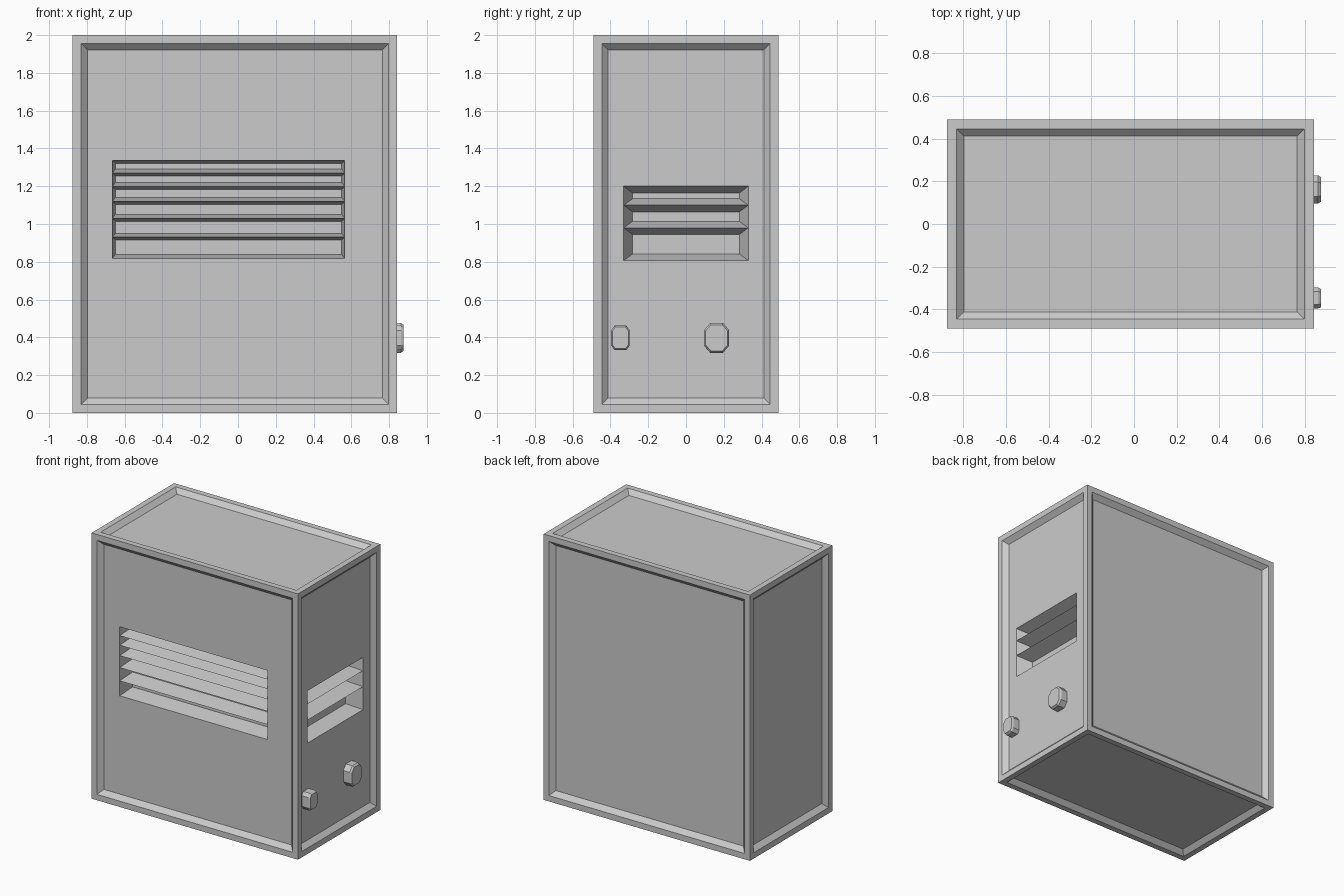
import bpy, bmesh
from mathutils import Vector

if "Cube" in bpy.data.objects:
    bpy.data.objects.remove(bpy.data.objects["Cube"])

X0, X1, Y, H = -0.875, 0.842, 0.49, 2.0   # cabinet extents
RIM, SLOPE, DEPTH = 0.044, 0.034, 0.033   # frame width, sloped lip, recess


def finish(name, bm):
    mesh = bpy.data.meshes.new(name)
    bm.to_mesh(mesh)
    bm.free()
    obj = bpy.data.objects.new(name, mesh)
    bpy.context.collection.objects.link(obj)
    return obj


def front(u, z, d):
    """Point on the front panel, d units behind it."""
    return Vector((u, -Y + DEPTH + d, z))


def side(u, z, d):
    """Point on the right panel, d units behind it."""
    return Vector((X1 - DEPTH - d, u, z))


def rect(place, u0, u1, z0, z1, d):
    return [place(u, z, d) for u, z in ((u0, z0), (u1, z0), (u1, z1), (u0, z1))]


# Vent layout: placement, sides, shelf heights from the bottom, back insets, depth
vents = {
    "front_vent": (front, -0.665, 0.565,
                   (0.818, 0.93, 1.03, 1.12, 1.198, 1.27, 1.337),
                   (0.016, 0.021, 0.016), 0.13),
    "side_vent": (side, -0.33, 0.33, (0.807, 0.98, 1.10, 1.20),
                  (0.048, 0.034, 0.036), 0.11),
}

# Cabinet: a box with a recessed panel on each of its six faces
bm = bmesh.new()
bmesh.ops.create_cube(bm, size=1)
for v in bm.verts:
    v.co = ((X0 + X1) / 2 + v.co.x * (X1 - X0), v.co.y * 2 * Y, (v.co.z + 0.5) * H)
panels = bm.faces[:]
bmesh.ops.inset_individual(bm, faces=panels, thickness=RIM, use_even_offset=True)
bmesh.ops.inset_individual(bm, faces=panels, thickness=SLOPE, depth=-DEPTH,
                           use_even_offset=True)

# Vent openings: inset the panel and fit the inner loop to the vent outline
for place, u0, u1, zs, _, _ in vents.values():
    normal = Vector((0, -1, 0)) if place is front else Vector((1, 0, 0))
    panel = next(f for f in panels if f.is_valid and f.normal.dot(normal) > 0.9)
    mid = panel.calc_center_median()
    bmesh.ops.inset_individual(bm, faces=[panel], thickness=0.1)
    for v in panel.verts:
        u, m = (v.co.x, mid.x) if place is front else (v.co.y, mid.y)
        v.co = place(u0 if u < m else u1, zs[0] if v.co.z < mid.z else zs[-1], 0)
    bm.faces.remove(panel)
finish("cabinet", bm)

# Louvres: a stack of tapered pockets, adjoining pockets form the slats
for name, (place, u0, u1, zs, (iu, ib, it), d) in vents.items():
    bm = bmesh.new()
    for z0, z1 in zip(zs, zs[1:]):
        outer = [bm.verts.new(p) for p in rect(place, u0, u1, z0, z1, 0)]
        inner = [bm.verts.new(p) for p in
                 rect(place, u0 + iu, u1 - iu, z0 + ib, z1 - it, d)]
        for i in range(4):
            j = (i + 1) % 4
            bm.faces.new((outer[i], outer[j], inner[j], inner[i]))
        bm.faces.new(inner)
    finish(name, bm)


# Knobs: chamfered octagonal buttons on the right panel
def knob(name, y, z, hy, hz, cy, cz):
    outline = [(hy, hz - cz), (hy - cy, hz), (cy - hy, hz), (-hy, hz - cz),
               (-hy, cz - hz), (cy - hy, -hz), (hy - cy, -hz), (hy, cz - hz)]
    bm = bmesh.new()
    rings = [[bm.verts.new((x, y + a * s, z + b * s)) for a, b in outline]
             for x, s in ((X1 - DEPTH, 1), (0.862, 1), (0.875, 0.88))]
    for lo, hi in zip(rings, rings[1:]):
        for i in range(8):
            j = (i + 1) % 8
            bm.faces.new((lo[i], lo[j], hi[j], hi[i]))
    bm.faces.new(rings[0])
    bm.faces.new(rings[-1])
    bmesh.ops.recalc_face_normals(bm, faces=bm.faces[:])
    finish(name, bm)


knob("small_knob", -0.347, 0.397, 0.049, 0.065, 0.018, 0.025)
knob("large_knob", 0.162, 0.397, 0.066, 0.079, 0.032, 0.037)
